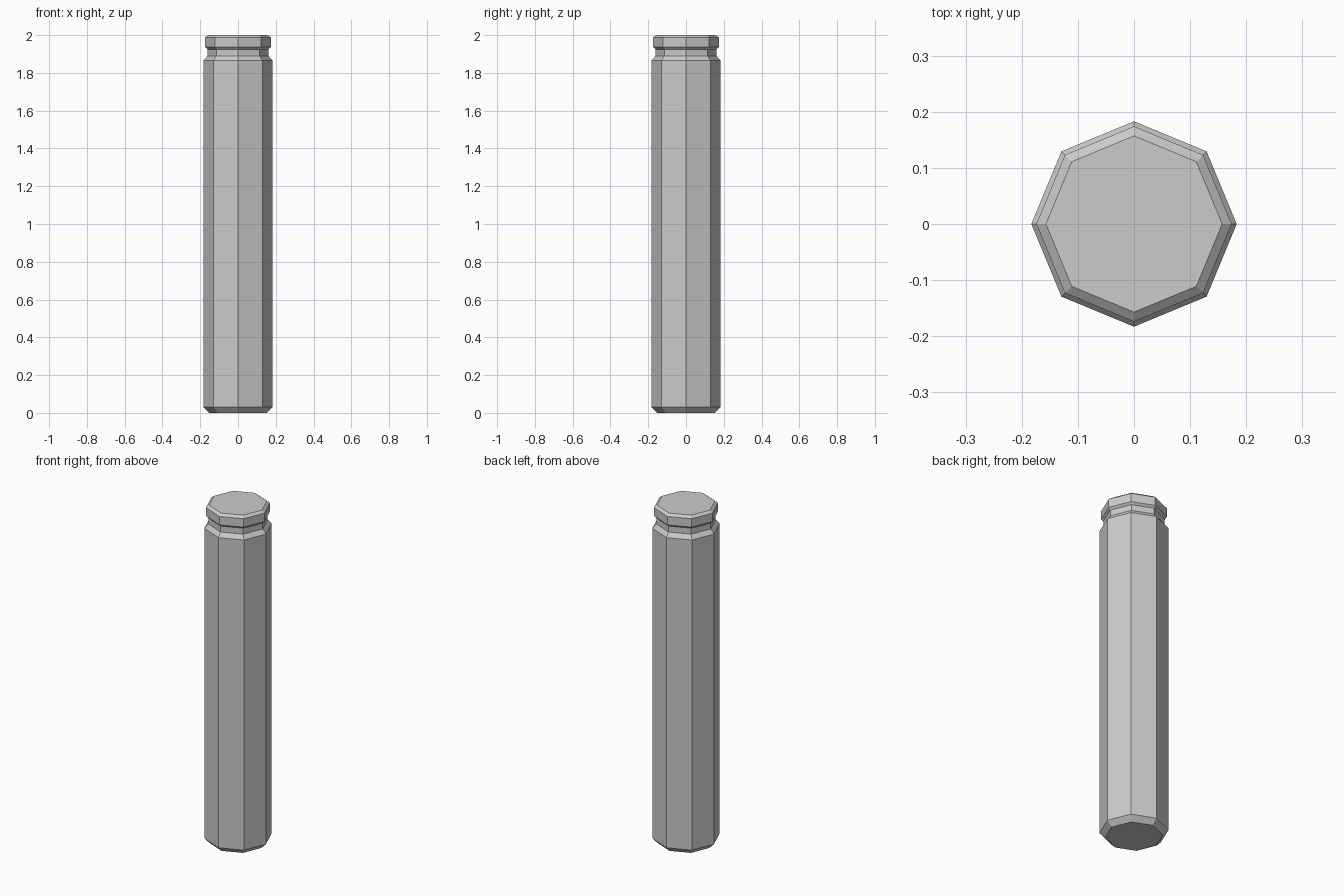
import bpy
import bmesh
from math import cos, sin, pi

cube = bpy.data.objects.get("Cube")
if cube:
    bpy.data.objects.remove(cube, do_unlink=True)

SIDES = 8

# Material
grey = bpy.data.materials.new("plain grey")
grey.use_nodes = True
colour = (0.6, 0.6, 0.6, 1)
grey.diffuse_color = colour
grey.node_tree.nodes["Principled BSDF"].inputs["Base Color"].default_value = colour


def turned_part(name, profile):
    """Stack octagonal rings from (radius, height) pairs and cap both ends."""
    bm = bmesh.new()
    rings = [[bm.verts.new((r * cos(2 * pi * i / SIDES), r * sin(2 * pi * i / SIDES), z))
              for i in range(SIDES)] for r, z in profile]
    for low, high in zip(rings, rings[1:]):
        for i in range(SIDES):
            j = (i + 1) % SIDES
            bm.faces.new((low[i], low[j], high[j], high[i]))
    bm.faces.new(rings[0][::-1])
    bm.faces.new(rings[-1])
    mesh = bpy.data.meshes.new(name)
    bm.to_mesh(mesh)
    bm.free()
    mesh.materials.append(grey)
    obj = bpy.data.objects.new(name, mesh)
    bpy.context.collection.objects.link(obj)
    return obj


# Post with bevelled foot, shoulder, grooved neck and bevelled cap
turned_part("post", [
    (0.153, 0), (0.183, 0.03),
    (0.183, 1.865), (0.162, 1.89),
    (0.162, 1.925), (0.174, 1.937),
    (0.174, 1.987), (0.157, 2),
])
